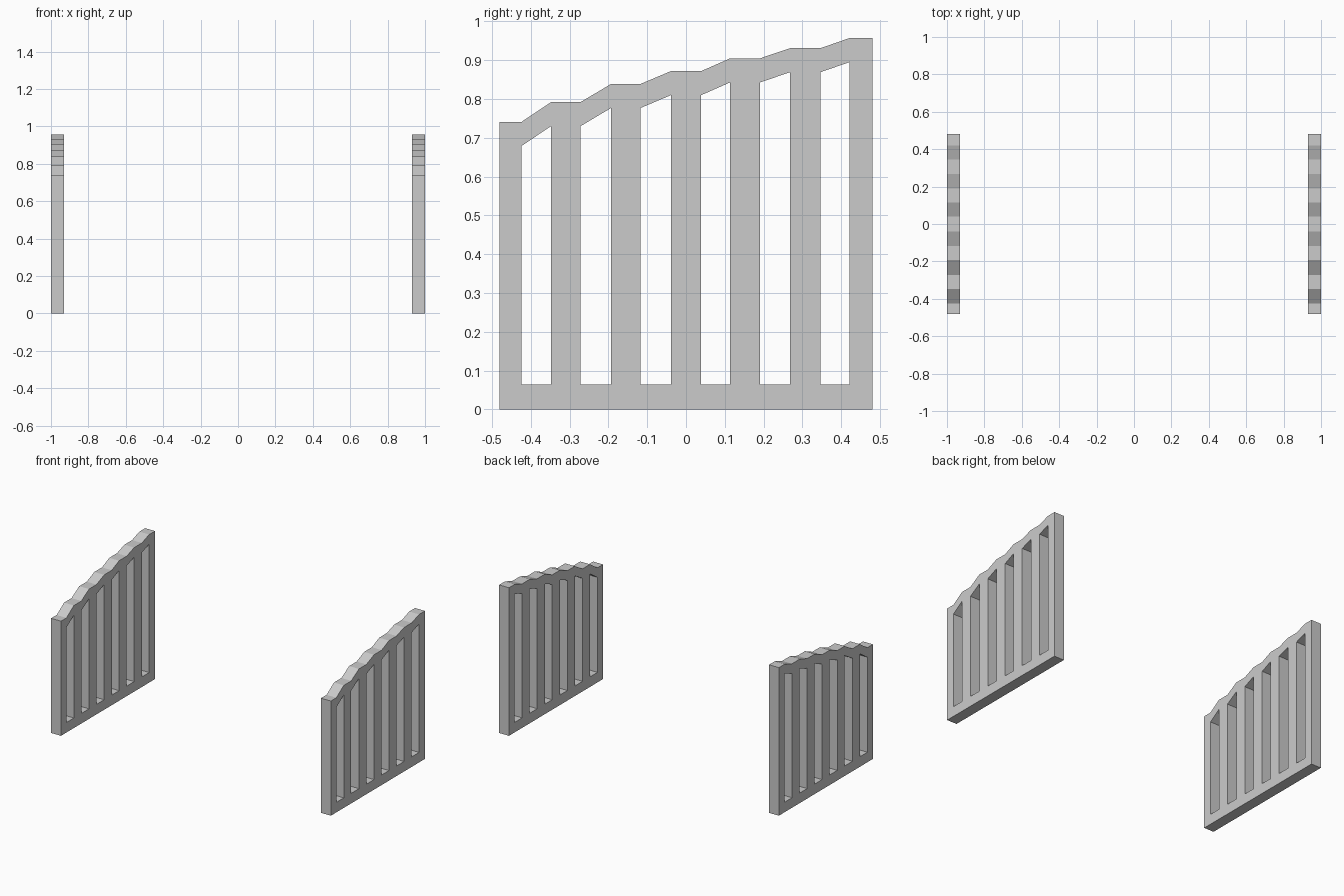
import bpy, bmesh

if "Cube" in bpy.data.objects:
    bpy.data.objects.remove(bpy.data.objects["Cube"])

OUTER, THICK = 1.0, 0.07
BASE, RAIL = 0.065, 0.062

# slat edges along y, and the flat height on top of each slat
edges = [-0.48, -0.424, -0.348, -0.272, -0.193, -0.117, -0.039, 0.039,
         0.114, 0.191, 0.268, 0.346, 0.421, 0.48]
tops = [0.741, 0.792, 0.839, 0.872, 0.905, 0.931, 0.957]


def side_panel(name, x):
    bm = bmesh.new()
    # columns of points: floor, base rail top, underside of top rail, top
    cols = []
    for i, y in enumerate(edges):
        t = tops[i // 2]
        cols.append([bm.verts.new((x, y, z)) for z in (0, BASE, t - RAIL, t)])
    # slats are filled, gaps keep only the base and top rails
    for i in range(len(cols) - 1):
        a, b = cols[i], cols[i + 1]
        for k in ((0, 1, 2) if i % 2 == 0 else (0, 2)):
            bm.faces.new((a[k], b[k], b[k + 1], a[k + 1]))
    # thickness
    res = bmesh.ops.extrude_face_region(bm, geom=bm.faces[:],
                                        use_keep_orig=True)
    verts = [g for g in res["geom"] if isinstance(g, bmesh.types.BMVert)]
    bmesh.ops.translate(bm, verts=verts, vec=(THICK, 0, 0))
    bmesh.ops.recalc_face_normals(bm, faces=bm.faces[:])
    mesh = bpy.data.meshes.new(name)
    bm.to_mesh(mesh)
    bm.free()
    bpy.context.collection.objects.link(bpy.data.objects.new(name, mesh))


side_panel("left_slatted_panel", -OUTER)
side_panel("right_slatted_panel", OUTER - THICK)
